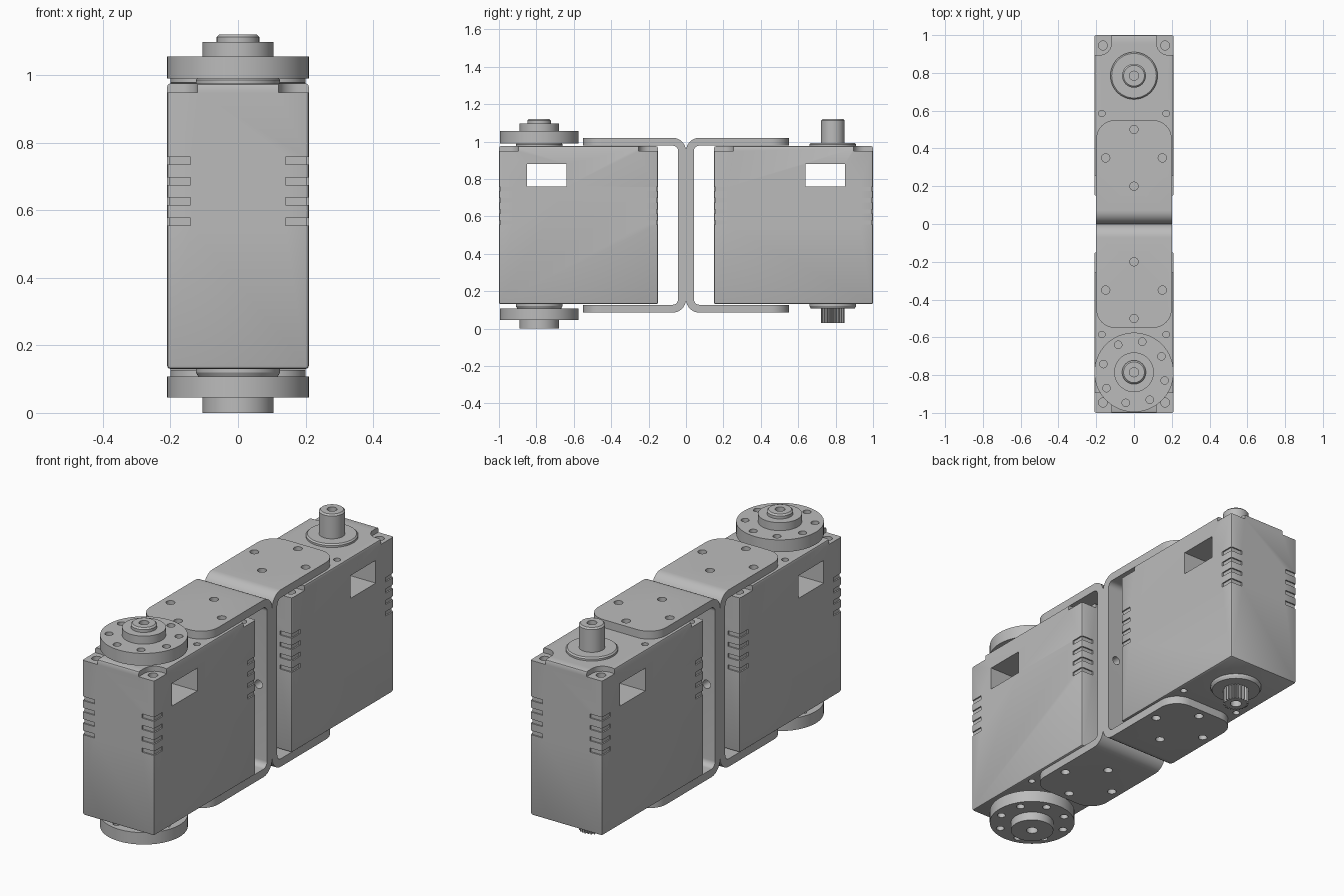
import bpy, bmesh, math
from mathutils import Vector, Matrix

if "Cube" in bpy.data.objects:
    bpy.data.objects.remove(bpy.data.objects["Cube"], do_unlink=True)

grey = bpy.data.materials.new("plain grey")
grey.use_nodes = True
grey.diffuse_color = (0.5, 0.5, 0.5, 1)
grey.node_tree.nodes["Principled BSDF"].inputs["Base Color"].default_value = (0.5, 0.5, 0.5, 1)

AXIS_Y = 0.785
BODY_Y = 0.575
HALF_X, HALF_Y = 0.21, 0.425
BOTTOM, TOP = 0.13, 0.975


def prism(bm, pts, lo, hi, along_x=False):
    """Extrude a 2D outline along z, or a y-z outline along x."""
    place = (lambda p: Vector((lo, *p))) if along_x else (lambda p: Vector((*p, lo)))
    face = bm.faces.new([bm.verts.new(place(p)) for p in pts])
    out = bmesh.ops.extrude_face_region(bm, geom=[face])["geom"]
    step = Vector((hi - lo, 0, 0)) if along_x else Vector((0, 0, hi - lo))
    bmesh.ops.translate(bm, vec=step, verts=[g for g in out if isinstance(g, bmesh.types.BMVert)])


def box(bm, x, y, z):
    prism(bm, [(x[0], y[0]), (x[1], y[0]), (x[1], y[1]), (x[0], y[1])], *z)


def circle(x, y, r, n=20):
    return [(x + r * math.cos(2 * math.pi * i / n), y + r * math.sin(2 * math.pi * i / n)) for i in range(n)]


def arc(cx, cy, r, start, end, n=8):
    return [(cx + r * math.cos(math.radians(start + (end - start) * i / n)),
             cy + r * math.sin(math.radians(start + (end - start) * i / n))) for i in range(n + 1)]


def make(name, bm):
    bmesh.ops.recalc_face_normals(bm, faces=bm.faces)
    mesh = bpy.data.meshes.new(name)
    bm.to_mesh(mesh)
    bm.free()
    mesh.materials.append(grey)
    obj = bpy.data.objects.new(name, mesh)
    bpy.context.collection.objects.link(obj)
    return obj


def cut(obj, bm):
    """Subtract the cutter mesh and keep the result."""
    cutter = make("cutter", bm)
    cutter.hide_render = True
    mod = obj.modifiers.new("cut", "BOOLEAN")
    mod.operation, mod.solver, mod.object = "DIFFERENCE", "EXACT", cutter
    graph = bpy.context.evaluated_depsgraph_get()
    mesh = bpy.data.meshes.new_from_object(obj.evaluated_get(graph))
    obj.modifiers.clear()
    obj.data = mesh
    bpy.data.objects.remove(cutter, do_unlink=True)


def smooth(obj):
    bpy.ops.object.select_all(action="DESELECT")
    obj.select_set(True)
    bpy.context.view_layer.objects.active = obj
    bpy.ops.object.shade_smooth_by_angle(angle=math.radians(30))


def turned_copy(obj, name):
    """Copy turned half a turn about the centre."""
    twin = obj.copy()
    twin.name = name
    twin.matrix_world = Matrix.Rotation(math.pi, 4, "Z") @ obj.matrix_world
    bpy.context.collection.objects.link(twin)


def lathe(name, profile, y):
    """Revolve an r-z profile about a vertical axis."""
    bm = bmesh.new()
    verts = [bm.verts.new((r, 0, z)) for r, z in profile]
    edges = [bm.edges.new(pair) for pair in zip(verts, verts[1:])]
    bmesh.ops.spin(bm, geom=verts + edges, axis=(0, 0, 1), cent=(0, 0, 0),
                   angle=2 * math.pi, steps=64, use_merge=True)
    bmesh.ops.remove_doubles(bm, verts=bm.verts, dist=0.0001)
    obj = make(name, bm)
    obj.location.y = y
    return obj


corners = [(sx, sy) for sx in (-1, 1) for sy in (-1, 1)]

# Motor housing with softened edges
bm = bmesh.new()
box(bm, (-HALF_X, HALF_X), (-HALF_Y, HALF_Y), (BOTTOM, TOP))
bmesh.ops.bevel(bm, geom=bm.edges[:], offset=0.01, segments=2, affect="EDGES", profile=0.5)
housing = make("front_motor_housing", bm)

# Corner pockets, side window, vent grooves
bm = bmesh.new()
for sx, sy in corners:
    pocket = [(0.25, 0.32), (0.25, 0.46), (0.12, 0.46)] + arc(0.18, 0.38, 0.06, 180, 270)
    prism(bm, [(sx * x, sy * y) for x, y in pocket], 0.948, 1.0)
    ix, iy = HALF_X - 0.007, HALF_Y - 0.007
    groove = [(0.14, iy), (ix, iy), (ix, 0.355), (0.23, 0.355), (0.23, 0.45), (0.14, 0.45)]
    for i in range(4):
        z = 0.555 + 0.06 * i
        prism(bm, [(sx * x, sy * y) for x, y in groove], z, z + 0.022)
box(bm, (-0.3, 0.3), (-0.275, -0.065), (0.76, 0.88))
cut(housing, bm)

# Screw holes in the pockets and on the lids
bm = bmesh.new()
for sx, sy in corners:
    prism(bm, circle(sx * 0.165, sy * 0.37, 0.024), 0.91, 0.99)
for sx in (-1, 1):
    prism(bm, circle(sx * 0.17, -0.01, 0.017), 0.92, 1.0)
    prism(bm, circle(sx * 0.17, -0.01, 0.017), 0.1, 0.18)
cut(housing, bm)
housing.location.y = -BODY_Y
smooth(housing)
bpy.context.view_layer.update()
turned_copy(housing, "back_motor_housing")

# Bearing collars above and below each housing
for side, y in (("front", -AXIS_Y), ("back", AXIS_Y)):
    smooth(lathe(side + "_upper_collar", [(0, 0.96), (0.125, 0.96), (0.125, 0.985), (0.118, 0.992), (0, 0.992)], y))
    smooth(lathe(side + "_lower_collar", [(0, 0.145), (0.125, 0.145), (0.125, 0.12), (0.118, 0.108), (0, 0.108)], y))

# Round horns with hubs on the front motor
upper = lathe("upper_horn", [(0, 0.99), (0.21, 0.99), (0.21, 1.055), (0.105, 1.055), (0.105, 1.097),
                             (0.063, 1.097), (0.063, 1.112), (0.055, 1.12), (0.024, 1.12), (0.024, 1.08), (0, 1.08)], -AXIS_Y)
lower = lathe("lower_horn", [(0, 0.108), (0.21, 0.108), (0.21, 0.045), (0.105, 0.045), (0.105, 0),
                             (0.028, 0), (0.028, 0.04), (0, 0.04)], -AXIS_Y)
for horn, lo, hi in ((upper, 0.97, 1.08), (lower, 0.02, 0.13)):
    bm = bmesh.new()
    for i in range(8):
        a = math.radians(30 + 45 * i)
        prism(bm, circle(0.168 * math.cos(a), -AXIS_Y + 0.168 * math.sin(a), 0.02), lo, hi)
    cut(horn, bm)
    smooth(horn)

# Plain shaft and toothed shaft on the back motor
smooth(lathe("upper_shaft", [(0, 0.98), (0.063, 0.98), (0.063, 1.112), (0.055, 1.12),
                             (0.024, 1.12), (0.024, 1.08), (0, 1.08)], AXIS_Y))
bm = bmesh.new()
teeth = 24
prism(bm, [((0.063 if i % 4 < 2 else 0.053) * math.cos(math.pi * i / (2 * teeth)),
            AXIS_Y + (0.063 if i % 4 < 2 else 0.053) * math.sin(math.pi * i / (2 * teeth)))
           for i in range(4 * teeth)], 0.03, 0.12)
spline = make("toothed_shaft", bm)
bm = bmesh.new()
prism(bm, circle(0, AXIS_Y, 0.028), 0, 0.07)
cut(spline, bm)
smooth(spline)

# C-shaped bracket, rounded at the bends and at the plate ends
bm = bmesh.new()
z0, z1, t, r = 0.085, 1.02, 0.042, 0.03
R = r + t
outline = [(0.55, z1)] + arc(R, z1 - R, R, 90, 180) + arc(R, z0 + R, R, 180, 270) + [(0.55, z0), (0.55, z0 + t)]
outline += arc(R, z0 + R, r, 270, 180) + arc(R, z1 - R, r, 180, 90) + [(0.55, z1 - t)]
prism(bm, outline, -0.2, 0.2, along_x=True)
ends = [e for e in bm.edges if all(v.co.y > 0.54 for v in e.verts) and abs(e.verts[0].co.x - e.verts[1].co.x) < 0.001]
bmesh.ops.bevel(bm, geom=ends, offset=0.1, segments=10, affect="EDGES", profile=0.5)
bracket = make("back_bracket", bm)

# Bolt holes through both plates and the web
bm = bmesh.new()
for x, y in ((0, 0.5), (0, 0.2), (-0.15, 0.35), (0.15, 0.35)):
    prism(bm, circle(x, y, 0.022), 0, 1.2)
cut(bracket, bm)
bm = bmesh.new()
for x, z in ((0, 0.4), (0, 0.7), (-0.15, 0.55), (0.15, 0.55)):
    prism(bm, circle(x, -z, 0.022), -0.1, 0.1)
bmesh.ops.rotate(bm, verts=bm.verts, cent=(0, 0, 0), matrix=Matrix.Rotation(-math.pi / 2, 3, "X"))
cut(bracket, bm)
smooth(bracket)
turned_copy(bracket, "front_bracket")
